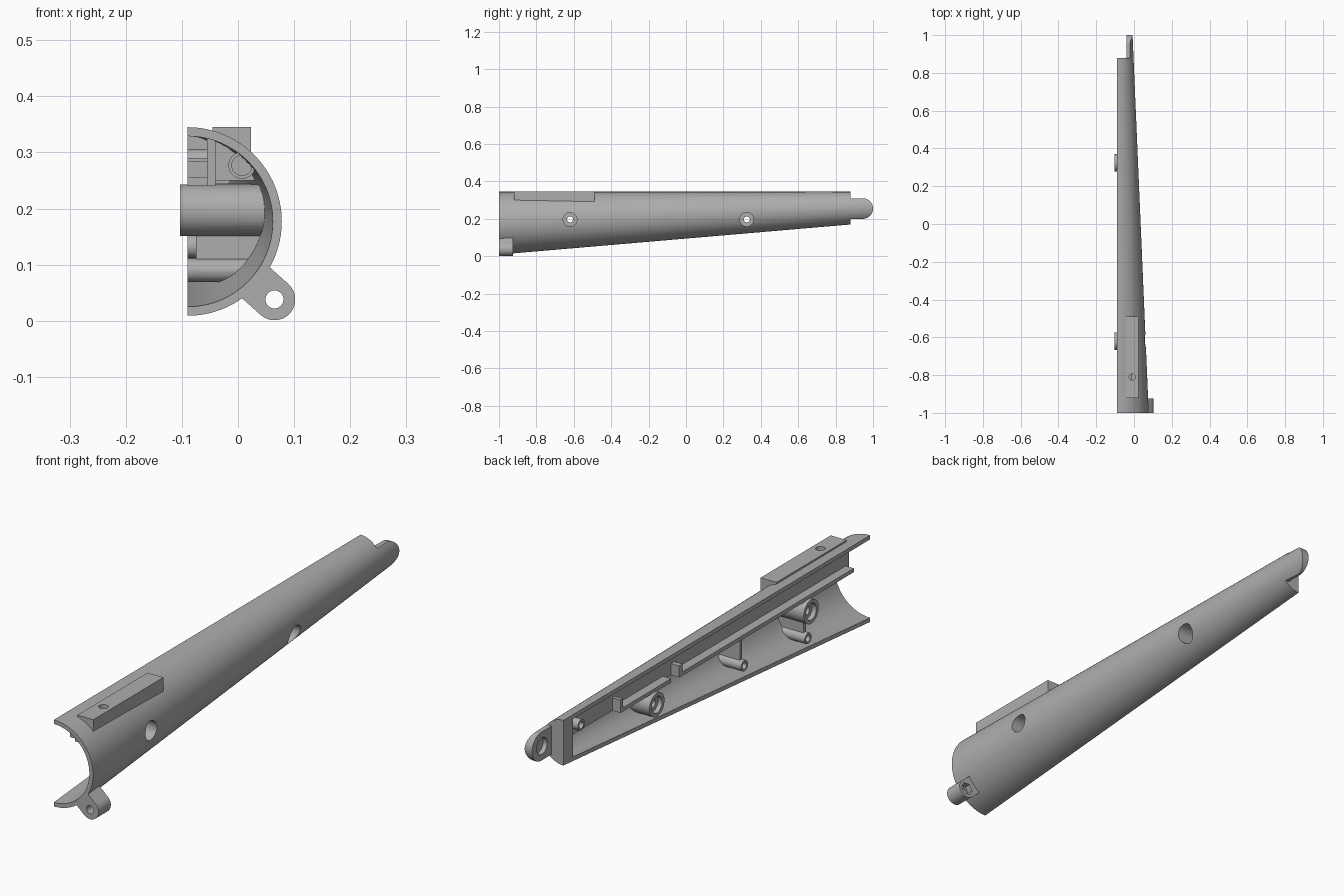
import bpy, bmesh
from math import sin, cos, pi, radians, hypot

if "Cube" in bpy.data.objects:
    bpy.data.objects.remove(bpy.data.objects["Cube"])

gray = bpy.data.materials.new("plain_gray")
gray.use_nodes = True
gray.diffuse_color = (0.42, 0.42, 0.42, 1)
gray.node_tree.nodes["Principled BSDF"].inputs["Base Color"].default_value = gray.diffuse_color

CUT_X = -0.09   # open side of the half shell
TOP = 0.345
WALL = 0.016


def radius(y):
    return 0.168 - 0.0428 * (y + 1)


def loft(name, rings):
    """Solid between two or more rings of points, capped at both ends."""
    bm = bmesh.new()
    rows = [[bm.verts.new(p) for p in ring] for ring in rings]
    n = len(rows[0])
    for a, b in zip(rows, rows[1:]):
        for i in range(n):
            bm.faces.new((a[i], a[(i + 1) % n], b[(i + 1) % n], b[i]))
    bm.faces.new(rows[0])
    bm.faces.new(rows[-1])
    bmesh.ops.recalc_face_normals(bm, faces=bm.faces)
    mesh = bpy.data.meshes.new(name)
    bm.to_mesh(mesh)
    bm.free()
    mesh.materials.append(gray)
    ob = bpy.data.objects.new(name, mesh)
    bpy.context.collection.objects.link(ob)
    return ob


def prism(name, axis, pts, a, b):
    place = {"x": lambda u, v, t: (t, u, v),
             "y": lambda u, v, t: (u, t, v),
             "z": lambda u, v, t: (u, v, t)}[axis]
    return loft(name, [[place(u, v, t) for u, v in pts] for t in (a, b)])


def box(name, x, y, z):
    pts = [(x[0], z[0]), (x[1], z[0]), (x[1], z[1]), (x[0], z[1])]
    return prism(name, "y", pts, *y)


def cyl(name, axis, u, v, r, a, b, n=40):
    pts = [(u + r * cos(2 * pi * i / n), v + r * sin(2 * pi * i / n)) for i in range(n)]
    return prism(name, axis, pts, a, b)


def taper(name, y0, y1, inset=0, half=False):
    """Tapered round solid whose top line stays level."""
    n = 64
    rings = []
    for y in (y0, y1):
        r, cz = radius(y) - inset, TOP - radius(y)
        if half:
            angles = [-pi / 2 + pi * i / n for i in range(n + 1)]
        else:
            angles = [2 * pi * i / (2 * n) for i in range(2 * n)]
        rings.append([(CUT_X + r * cos(t), y, cz + r * sin(t)) for t in angles])
    return loft(name, rings)


def boolean(ob, tool, mode="DIFFERENCE", keep=False):
    mod = ob.modifiers.new("cut", "BOOLEAN")
    mod.operation, mod.solver, mod.object = mode, "EXACT", tool
    bpy.context.view_layer.objects.active = ob
    bpy.ops.object.modifier_apply(modifier=mod.name)
    if not keep:
        bpy.data.objects.remove(tool)
    return ob


parts = []
envelope = taper("envelope", -1.1, 1.1, 0.003)
tip_envelope = taper("tip_envelope", -1.1, 1.1, 0)


def inside(ob, shape=envelope):
    parts.append(boolean(ob, shape, "INTERSECT", keep=True))
    return ob


# Tapered half shell with a closed thin end
shell = taper("half_shell", -1, 0.88, half=True)
boolean(shell, taper("bore", -1.1, 0.82, WALL))
parts.append(shell)

# Screw bosses, counterbored from both sides
for i, y in enumerate((-0.62, 0.325)):
    z = 0.197
    boolean(shell, cyl("cut", "x", y, z, 0.037, -0.05, 0.2))
    boss = inside(cyl(f"screw_boss_{i + 1}", "x", y, z, 0.046, -0.103, 0.15))
    boolean(boss, cyl("cut", "x", y, z, 0.037, -0.055, 0.2))
    boolean(boss, cyl("cut", "x", y, z, 0.032, -0.2, -0.085))
    boolean(boss, cyl("cut", "x", y, z, 0.016, -0.2, 0.2))

# Hollow locating pegs
for i, (y, z) in enumerate(((-0.62, 0.09), (-0.23, 0.133), (0.77, 0.285))):
    peg = inside(cyl(f"locating_peg_{i + 1}", "x", y, z, 0.021, CUT_X, 0.15))
    boolean(peg, cyl("cut", "x", y, z, 0.013, -0.2, -0.05))

# Ribs above the two lower pegs
inside(box("peg_rib_1", (-0.075, 0.15), (-0.627, -0.613), (0.105, 0.155)))
inside(box("peg_rib_2", (-0.075, 0.15), (-0.237, -0.223), (0.148, 0.245)))

# Channel rail under the top edge
inside(box("rail_wall", (-0.055, -0.04), (-0.92, 0.83), (0.24, 0.36)))
inside(box("rail_ledge_front", (CUT_X, -0.05), (-0.9, 0.17), (0.24, 0.255)))
inside(box("rail_ledge_back", (CUT_X, -0.05), (0.22, 0.53), (0.24, 0.255)))
inside(box("rail_stop_middle", (CUT_X, -0.05), (0.15, 0.17), (0.25, 0.285)))
inside(box("rail_stop_end", (CUT_X, -0.05), (0.515, 0.53), (0.25, 0.29)))

# Flat mounting pad on top
pad = prism("top_pad", "y", [(-0.045, TOP), (0.023, TOP), (0.023, 0.285), (-0.045, 0.325)],
            -0.92, -0.49)
for ob in (pad, shell):
    boolean(ob, cyl("cut", "z", -0.01, -0.81, 0.017, 0.25, 0.4))
parts.append(pad)

# Post and support plate beneath the pad
post = inside(cyl("pad_post", "y", 0.007, 0.277, 0.024, -0.9, -0.5))
boolean(post, cyl("cut", "y", 0.007, 0.277, 0.018, -1, -0.84))
inside(box("pad_support", (-0.045, 0.04), (-0.51, -0.49), (0.25, 0.36)))

# Rounded tongue at the thin end with a round recess on its inner face
mid, tr, ty = 0.255, 0.055, 0.945
arc = [(ty + tr * cos(radians(a)), mid + tr * sin(radians(a))) for a in range(-90, 91, 6)]
tongue = prism("end_tongue", "x", [(0.85, mid + tr), (0.85, mid - tr)] + arc, -0.04, 0.1)
inside(tongue, tip_envelope)
boolean(tongue, cyl("cut", "x", 0.94, mid, 0.032, -0.2, -0.022))

# Rounded lug at the lower front, reaching towards the shell axis
lx, lz, lr = 0.065, 0.038, 0.037
dx, dz = CUT_X - lx, 0.177 - lz
length = hypot(dx, dz)
dx, dz = dx / length, dz / length
reach = length - 0.158
outline = [(lx + lr * (dx * c - dz * s), lz + lr * (dz * c + dx * s))
           for c, s in ((cos(radians(a)), sin(radians(a))) for a in range(90, 271, 6))]
outline += [(lx + dx * reach + dz * lr * k, lz + dz * reach - dx * lr * k) for k in (1, -1)]
lug = prism("front_lug", "y", outline, -1, -0.925)
boolean(lug, cyl("cut", "y", lx, lz, 0.016, -1.1, -0.8))
boolean(lug, cyl("cut", "y", lx, lz, 0.026, -0.95, -0.8, n=6))
parts.append(lug)

# Clear helpers and smooth the round surfaces
for helper in (envelope, tip_envelope):
    bpy.data.objects.remove(helper)
for ob in parts:
    bpy.ops.object.select_all(action="DESELECT")
    ob.select_set(True)
    bpy.context.view_layer.objects.active = ob
    bpy.ops.object.shade_smooth_by_angle(angle=radians(30))
